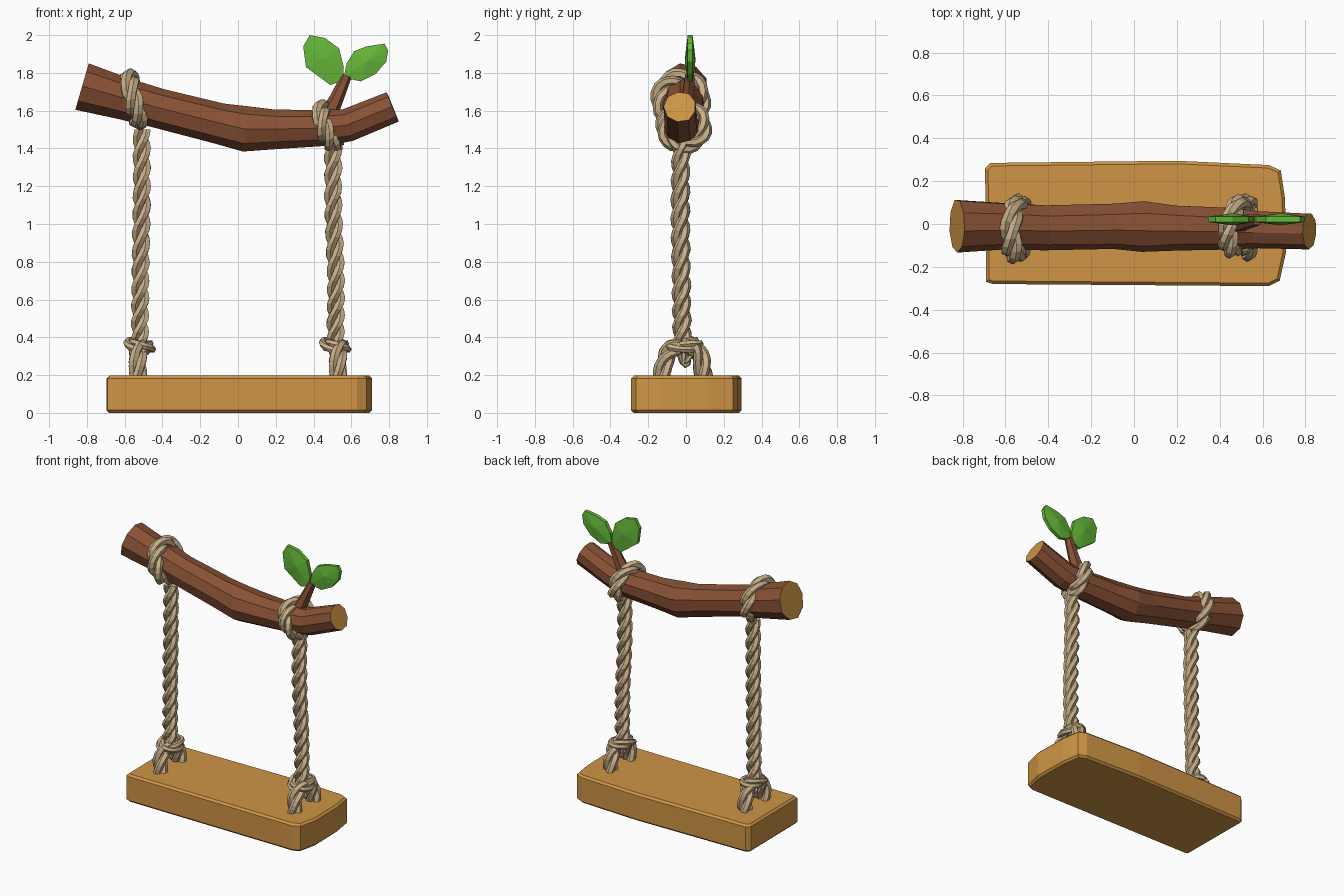
import bpy, bmesh, math, random
from mathutils import Vector

if "Cube" in bpy.data.objects:
    bpy.data.objects.remove(bpy.data.objects["Cube"])

random.seed(4)


def material(name, rgb):
    m = bpy.data.materials.new(name)
    m.diffuse_color = (*rgb, 1)
    m.use_nodes = True
    m.node_tree.nodes["Principled BSDF"].inputs["Base Color"].default_value = m.diffuse_color
    return m


BARK = material("brown bark", (0.25, 0.083, 0.036))
WOOD = material("golden wood", (0.62, 0.30, 0.06))
ROPE = material("tan rope", (0.58, 0.43, 0.25))
LEAF = material("leaf green", (0.13, 0.48, 0.04))


def finish(bm, name, *mats):
    bmesh.ops.recalc_face_normals(bm, faces=bm.faces)
    me = bpy.data.meshes.new(name)
    bm.to_mesh(me)
    bm.free()
    for m in mats:
        me.materials.append(m)
    ob = bpy.data.objects.new(name, me)
    bpy.context.collection.objects.link(ob)
    return ob


def frames(pts, ref, closed=False):
    """Two cross-section axes at every path point."""
    out, n = [], len(pts)
    for i in range(n):
        a = pts[(i - 1) % n] if closed else pts[max(i - 1, 0)]
        b = pts[(i + 1) % n] if closed else pts[min(i + 1, n - 1)]
        t = (b - a).normalized()
        u = (ref - t * ref.dot(t)).normalized()
        out.append((u, t.cross(u)))
    return out


def tube(bm, pts, axes, radii, sides, closed=False, jitter=0.0):
    """Faceted tube, returns its end caps."""
    rings = []
    for p, (u, v), r in zip(pts, axes, radii):
        ring = []
        for k in range(sides):
            a = math.tau * (k + 0.5) / sides
            q = r * (1 + random.uniform(-jitter, jitter))
            ring.append(bm.verts.new(p + u * q * math.cos(a) + v * q * math.sin(a)))
        rings.append(ring)
    n = len(rings)
    for i in range(n if closed else n - 1):
        A, B = rings[i], rings[(i + 1) % n]
        for k in range(sides):
            j = (k + 1) % sides
            bm.faces.new((A[k], A[j], B[j], B[k]))
    return [] if closed else [bm.faces.new(rings[0]), bm.faces.new(rings[-1])]


def smooth_path(ctrl, steps):
    """Catmull-Rom curve through the control points."""
    c = [Vector(p) for p in ctrl]
    c = [2 * c[0] - c[1]] + c + [2 * c[-1] - c[-2]]
    pts = []
    for i in range(1, len(c) - 2):
        p0, p1, p2, p3 = c[i - 1:i + 3]
        for s in range(steps):
            t = s / steps
            pts.append(0.5 * (2 * p1 + (p2 - p0) * t + (2 * p0 - 5 * p1 + 4 * p2 - p3) * t * t
                              + (3 * p1 - p0 - 3 * p2 + p3) * t ** 3))
    return pts + [c[-2]]


def rope(name, pts, radius, turns, ref=(1, 0, 0), closed=False):
    """Three strands twisted round a path."""
    bm = bmesh.new()
    axes = frames(pts, Vector(ref), closed)
    n = len(pts)
    for s in range(3):
        line = []
        for i, (p, (u, v)) in enumerate(zip(pts, axes)):
            a = math.tau * (turns * i / (n if closed else n - 1) + s / 3)
            line.append(p + (u * math.cos(a) + v * math.sin(a)) * radius * 0.5)
        tube(bm, line, axes, [radius * 0.54] * n, 6, closed, 0.06)
    return finish(bm, name, ROPE)


def ring_path(centre, a, b, n):
    c, a, b = Vector(centre), Vector(a), Vector(b)
    return [c + a * math.cos(math.tau * i / n) + b * math.sin(math.tau * i / n) for i in range(n)]


# Seat plank, worn at the right end, with chamfered rims
bm = bmesh.new()
outline = [(-0.69, -0.27), (-0.66, -0.28), (0.63, -0.29), (0.68, -0.265), (0.71, -0.13), (0.705, 0.12),
           (0.685, 0.25), (0.63, 0.275), (0.2, 0.295), (-0.67, 0.285), (-0.695, 0.26)]
base = bm.faces.new([bm.verts.new((x, y, 0)) for x, y in outline])
top = bmesh.ops.extrude_face_region(bm, geom=[base])["geom"]
bmesh.ops.translate(bm, verts=[g for g in top if isinstance(g, bmesh.types.BMVert)], vec=(0, 0, 0.197))
rims = [e for e in bm.edges if abs(e.verts[0].co.z - e.verts[1].co.z) < 0.01]
bmesh.ops.bevel(bm, geom=rims, offset=0.014, segments=1, affect='EDGES')
finish(bm, "seat", WOOD)

# Crooked branch with cut wood at both ends
branch = [(-0.825, -0.01, 1.73, 0.128), (-0.6, -0.01, 1.665, 0.112), (-0.42, -0.015, 1.615, 0.106),
          (-0.1, -0.01, 1.535, 0.11), (0.04, -0.01, 1.502, 0.12), (0.2, -0.015, 1.503, 0.108),
          (0.45, -0.02, 1.508, 0.098), (0.58, -0.025, 1.525, 0.09), (0.818, -0.03, 1.622, 0.086)]
bm = bmesh.new()
pts = [Vector(b[:3]) for b in branch]
for cap in tube(bm, pts, frames(pts, Vector((0, 1, 0))), [b[3] for b in branch], 9, jitter=0.04):
    cap.material_index = 1
finish(bm, "branch", BARK, WOOD)

# Twig
bm = bmesh.new()
pts = [Vector(p) for p in ((0.46, 0.0, 1.54), (0.52, 0.01, 1.66), (0.575, 0.02, 1.785))]
tube(bm, pts, frames(pts, Vector((0, 1, 0))), [0.052, 0.038, 0.028], 6)
finish(bm, "twig", BARK)


# Leaves: flat outlines with a raised midrib point on each face
def leaf(name, shape):
    bm = bmesh.new()
    n = len(shape)
    cx, cz = (sum(p[i] for p in shape) / n for i in (0, 1))
    sides = [[bm.verts.new((x, 0.022 + d * 0.013, z)) for x, z in shape] for d in (-1, 1)]
    for d, ring in zip((-1, 1), sides):
        mid = bm.verts.new((cx, 0.022 + d * 0.028, cz))
        for i in range(n):
            bm.faces.new((ring[i], ring[(i + 1) % n], mid))
    for i in range(n):
        j = (i + 1) % n
        bm.faces.new((sides[0][i], sides[0][j], sides[1][j], sides[1][i]))
    finish(bm, name, LEAF)


leaf("left_leaf", [(0.555, 1.76), (0.49, 1.735), (0.36, 1.83), (0.345, 1.94), (0.38, 2.0),
                   (0.46, 1.985), (0.535, 1.93), (0.56, 1.83)])
leaf("right_leaf", [(0.56, 1.775), (0.575, 1.85), (0.615, 1.915), (0.68, 1.94), (0.775, 1.955),
                    (0.795, 1.92), (0.785, 1.86), (0.73, 1.795), (0.65, 1.755)])

# Hanging ropes, each tied to the seat by an arch and a knot wrap
for side, x_top, x_low in (("left", -0.51, -0.52), ("right", 0.505, 0.515)):
    rope(side + "_rope", smooth_path([(x_top, -0.025, 1.5), (x_top, -0.03, 1.1),
                                      (x_low + 0.003, -0.025, 0.7), (x_low, -0.02, 0.34)], 12), 0.05, 4)
    x = x_low + (-0.01 if side == "left" else 0.015)
    rope(side + "_seat_arch", smooth_path([(x, -0.125, 0.17), (x, -0.115, 0.27), (x, -0.075, 0.335),
                                           (x, -0.015, 0.355), (x, 0.05, 0.335), (x, 0.085, 0.27),
                                           (x, 0.095, 0.17)], 4), 0.05, 1.4)
    rope(side + "_knot", ring_path((x_low, -0.015, 0.355), (0.052, 0, -0.01), (0, 0.072, 0.01), 16),
         0.036, 1, (0, 0, 1), True)
    rope(side + "_knot_tail", smooth_path([(x, -0.03, 0.34), (x, -0.005, 0.26), (x, 0.025, 0.34)], 5),
         0.024, 1)

# Loops round the branch
rope("left_loop", ring_path((-0.55, -0.028, 1.66), (0.005, 0.11, 0), (-0.026, 0, 0.112), 24),
     0.053, 2, closed=True)
rope("right_loop", ring_path((0.475, -0.012, 1.515), (0.02, 0.102, 0), (-0.032, 0, 0.096), 24),
     0.05, 2, closed=True)
